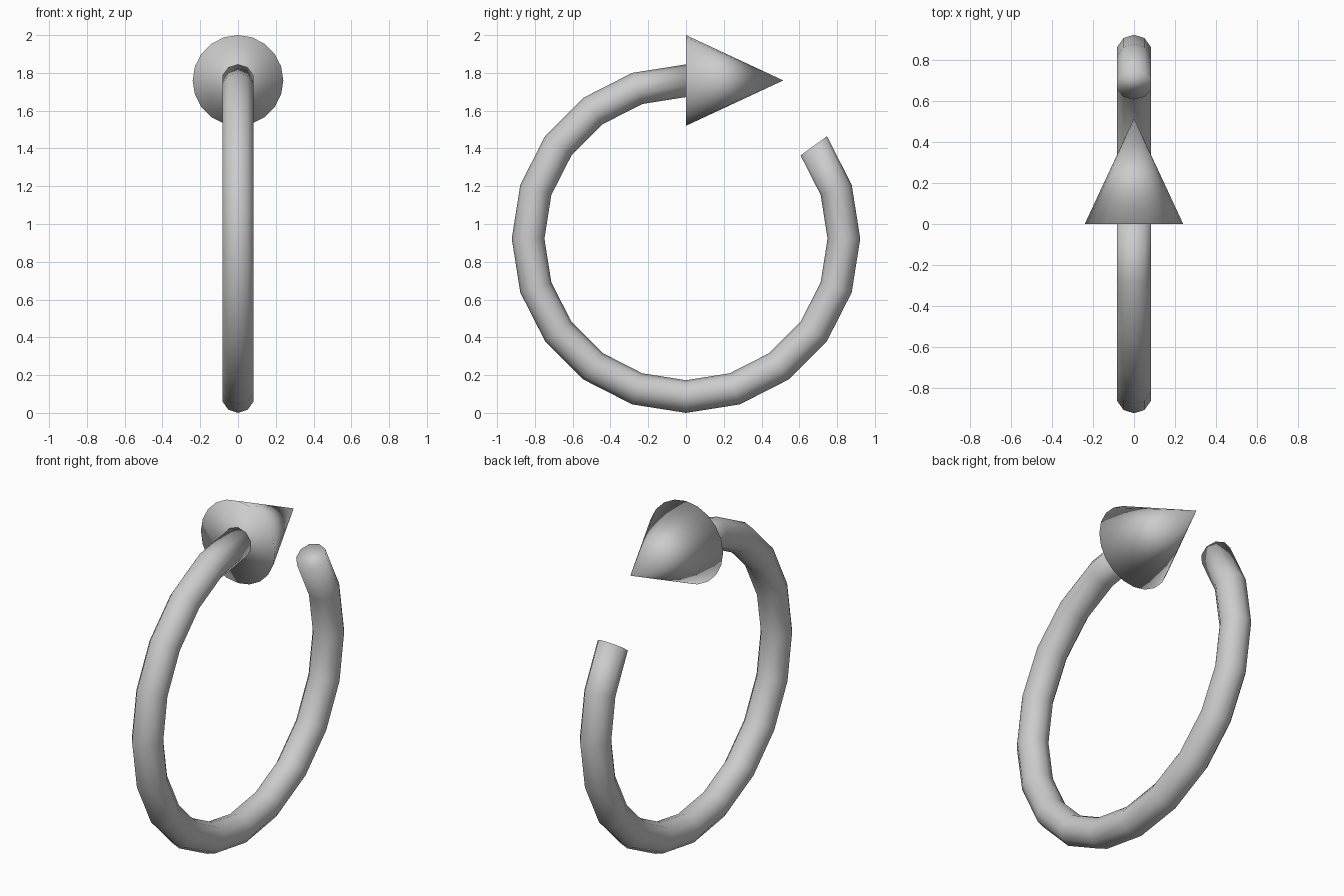
import bpy, bmesh
from math import sin, cos, radians, tau
from mathutils import Matrix

if "Cube" in bpy.data.objects:
    bpy.data.objects.remove(bpy.data.objects["Cube"])

CENTRE_Z = 0.9225            # centre of the loop
R_MAJOR, R_MINOR = 0.836, 0.0865
STEPS, STEP_DEG, SIDES = 17, 18, 10
HEAD_R, HEAD_LEN, HEAD_Z = 0.24, 0.515, 1.76


def finish(bm, name):
    bmesh.ops.recalc_face_normals(bm, faces=bm.faces)
    for f in bm.faces:
        f.smooth = True
    mesh = bpy.data.meshes.new(name)
    bm.to_mesh(mesh)
    bm.free()
    obj = bpy.data.objects.new(name, mesh)
    bpy.context.collection.objects.link(obj)
    return obj


# Curved shaft: ten-sided tube swept from the top, round the -y side, to the open end
bm = bmesh.new()
rings = []
for i in range(STEPS + 1):
    a = radians(90 + i * STEP_DEG)
    ring = []
    for j in range(SIDES):
        b = tau * j / SIDES
        r = R_MAJOR + R_MINOR * cos(b)
        ring.append(bm.verts.new((R_MINOR * sin(b), r * cos(a), CENTRE_Z + r * sin(a))))
    rings.append(ring)
for r0, r1 in zip(rings, rings[1:]):
    for j in range(SIDES):
        k = (j + 1) % SIDES
        bm.faces.new((r0[j], r0[k], r1[k], r1[j]))
bm.faces.new(rings[-1])      # free end cap
bm.faces.new(rings[0])       # end hidden against the arrow head
finish(bm, "arrow_shaft")

# Arrow head: cone pointing along +y
bm = bmesh.new()
bmesh.ops.create_cone(
    bm, cap_ends=True, segments=20, radius1=HEAD_R, radius2=0, depth=HEAD_LEN,
    matrix=Matrix.Translation((0, HEAD_LEN / 2, HEAD_Z)) @ Matrix.Rotation(radians(-90), 4, 'X'))
bmesh.ops.remove_doubles(bm, verts=bm.verts, dist=1e-4)
finish(bm, "arrow_head")
